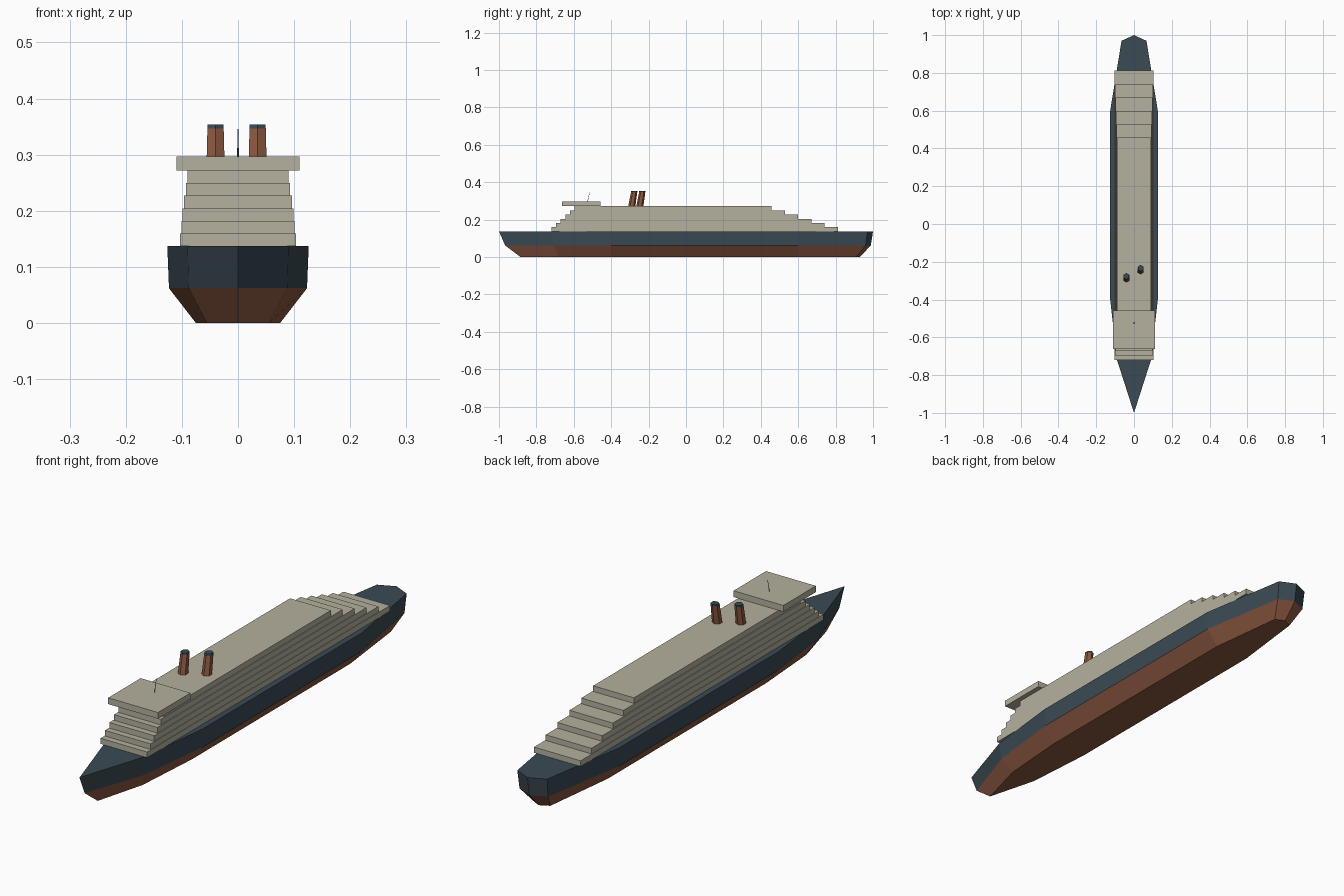
import bpy, bmesh, math
from mathutils import Vector

default = bpy.data.objects.get("Cube")
if default:
    bpy.data.objects.remove(default, do_unlink=True)


def material(name, rgb):
    m = bpy.data.materials.new(name)
    m.use_nodes = True
    m.diffuse_color = (*rgb, 1)
    m.node_tree.nodes["Principled BSDF"].inputs["Base Color"].default_value = (*rgb, 1)
    return m


NAVY = material("dark slate blue", (0.044, 0.069, 0.088))
RUST = material("rust red", (0.26, 0.098, 0.053))
CREAM = material("cream grey", (0.46, 0.44, 0.345))


def finish(name, bm, *mats):
    bmesh.ops.recalc_face_normals(bm, faces=bm.faces)
    mesh = bpy.data.meshes.new(name)
    bm.to_mesh(mesh)
    bm.free()
    for m in mats:
        mesh.materials.append(m)
    obj = bpy.data.objects.new(name, mesh)
    bpy.context.collection.objects.link(obj)
    return obj


def loft(bm, rings, mats):
    """Skin stacked rings; mats gives a material index for each band."""
    loops = [[bm.verts.new(p) for p in ring] for ring in rings]
    n = len(loops[0])
    for a, b, mat in zip(loops, loops[1:], mats):
        for i in range(n):
            j = (i + 1) % n
            bm.faces.new((a[i], a[j], b[j], b[i])).material_index = mat
    bm.faces.new(loops[0][::-1]).material_index = mats[0]
    bm.faces.new(loops[-1]).material_index = mats[-1]


def box(name, half_width, y0, y1, z0, z1, mat):
    bm = bmesh.new()
    outline = [(-half_width, y0), (half_width, y0), (half_width, y1), (-half_width, y1)]
    loft(bm, [[(x, y, z) for x, y in outline] for z in (z0, z1)], [0])
    return finish(name, bm, mat)


def hull_ring(z, half):
    """Half outline from bow to stern, mirrored across the centreline."""
    full = half + [(-x, y) for x, y in half[-2:0:-1]]
    return [(x, y, z) for x, y in full]


# Hull: keel, waterline and deck outlines
keel = [(0, -0.885), (0.055, -0.68), (0.075, -0.4), (0.075, 0.6), (0.038, 0.91), (0, 0.93)]
waterline = [(0, -0.967), (0.088, -0.71), (0.123, -0.4), (0.123, 0.6), (0.063, 0.96), (0, 0.988)]
deck = [(0, -1), (0.09, -0.72), (0.126, -0.4), (0.126, 0.6), (0.066, 0.97), (0, 1)]
bm = bmesh.new()
loft(bm, [hull_ring(0, keel), hull_ring(0.062, waterline), hull_ring(0.137, deck)], [0, 1])
finish("hull", bm, RUST, NAVY)

# Stepped decks
TIER = 0.0225
widths = [0.103, 0.101, 0.099, 0.096, 0.093, 0.09]
for i, w in enumerate(widths):
    z = 0.137 + i * TIER
    box(f"deck_tier_{i + 1}", w, -0.72 + i * 0.025, 0.812 - i * 0.071, z, z + TIER, CREAM)

# Bridge
box("bridge", 0.11, -0.662, -0.457, 0.272, 0.297, CREAM)


# Raked funnels and mast
def raked_tube(name, base, top, r0, r1, sides, mats, cap=None):
    base, top = Vector(base), Vector(top)
    levels = [0, 1] if cap is None else [0, cap, 1]
    rings = []
    for t in levels:
        c, r = base.lerp(top, t), r0 + (r1 - r0) * t
        rings.append([(c.x + r * math.sin(math.tau * k / sides),
                       c.y + r * math.cos(math.tau * k / sides), c.z) for k in range(sides)])
    bm = bmesh.new()
    loft(bm, rings, list(range(len(levels) - 1)))
    return finish(name, bm, *mats)


for side, x, y in (("right", -0.04, -0.29), ("left", 0.035, -0.247)):
    raked_tube(f"{side}_funnel", (x, y, 0.27), (x, y + 0.014, 0.354),
               0.019, 0.0165, 6, (RUST, NAVY), cap=0.91)

raked_tube("mast", (0, -0.527, 0.295), (0, -0.515, 0.346), 0.0015, 0.001, 4, (NAVY,))
